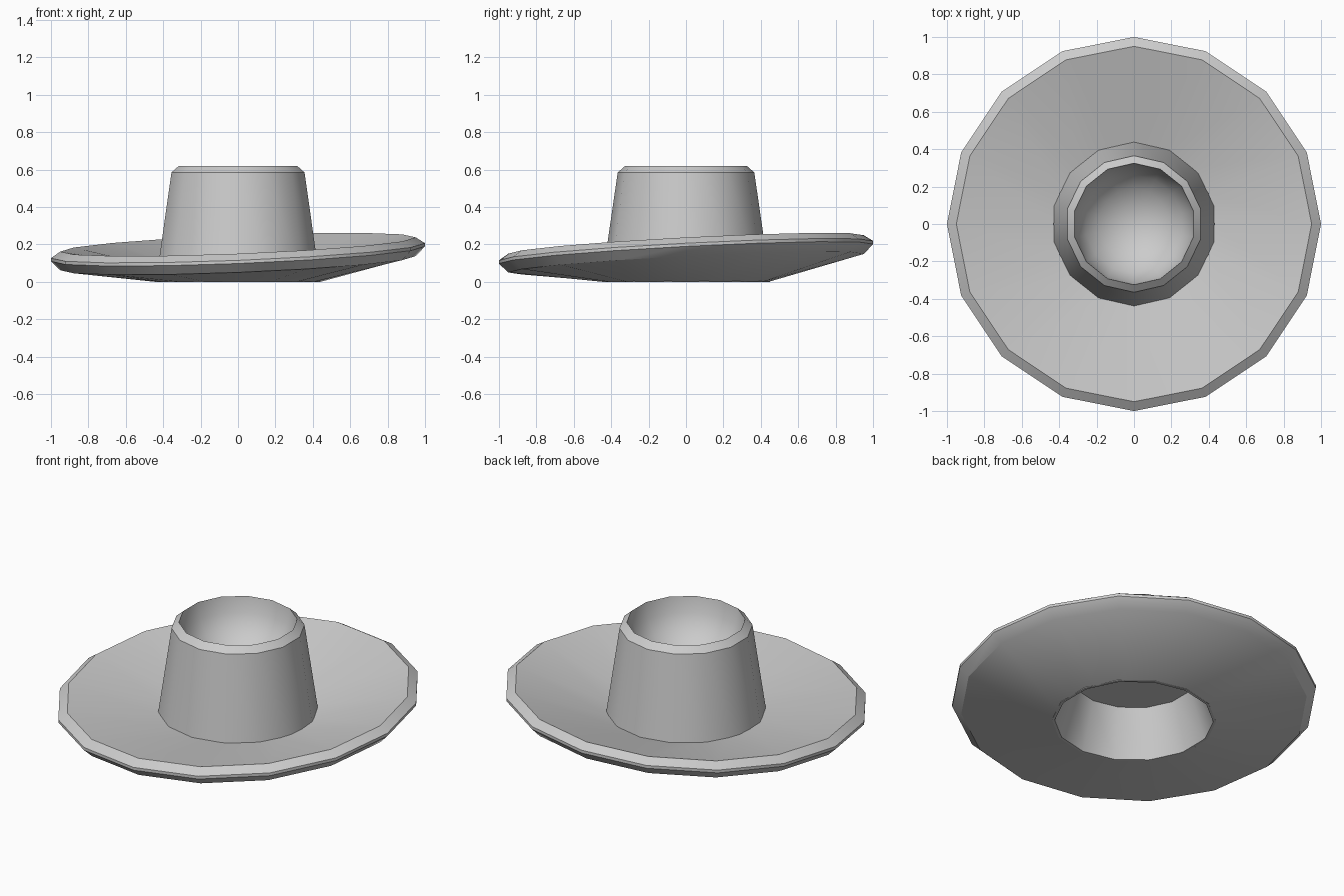
import bpy, bmesh
from math import sin, cos, pi, radians

if "Cube" in bpy.data.objects:
    bpy.data.objects.remove(bpy.data.objects["Cube"])

TILT_X, TILT_Y = 0.04, 0.052   # slope of the brim edge


def lathe(name, profile, sides, closed=False, tilt=lambda r: 0.0):
    """Spin (radius, z) points round the z axis; radius 0 becomes a pole."""
    bm = bmesh.new()
    rings = []
    for r, z in profile:
        if r == 0:
            rings.append([bm.verts.new((0, 0, z))] * sides)
            continue
        ring = []
        for i in range(sides):
            a = pi / 2 + 2 * pi * i / sides
            x, y = r * cos(a), r * sin(a)
            ring.append(bm.verts.new((x, y, z + tilt(r) * (TILT_X * x + TILT_Y * y))))
        rings.append(ring)
    pairs = list(zip(rings, rings[1:]))
    if closed:
        pairs.append((rings[-1], rings[0]))
    for lo, hi in pairs:
        for i in range(sides):
            j = (i + 1) % sides
            corners = list(dict.fromkeys((lo[i], lo[j], hi[j], hi[i])))
            bm.faces.new(corners)
    bmesh.ops.recalc_face_normals(bm, faces=bm.faces)
    mesh = bpy.data.meshes.new(name)
    bm.to_mesh(mesh)
    bm.free()
    obj = bpy.data.objects.new(name, mesh)
    bpy.context.collection.objects.link(obj)
    bpy.ops.object.select_all(action='DESELECT')
    obj.select_set(True)
    bpy.context.view_layer.objects.active = obj
    bpy.ops.object.shade_smooth_by_angle(angle=radians(32))
    return obj


# Wide dished brim with a tilted, bevelled rim
brim = [(0.44, 0.0), (0.95, 0.10), (1.0, 0.15), (1.0, 0.167),
        (0.95, 0.20), (0.43, 0.08)]
lathe("brim", brim, 16, closed=True,
      tilt=lambda r: max(0.0, min(1.0, (r - 0.44) / 0.51)))

# Tapered hollow crown: rounded bowl on top, flat-roofed recess underneath
bowl = [(0.325 * sin(a), 0.62 - 0.30 * cos(a))
        for a in (i * pi / 10 for i in range(6))]
outside = [(0.365, 0.585), (0.45, 0.0)]
recess = [(0.435, 0.0), (0.345, 0.28), (0, 0.28)]
lathe("crown", bowl + outside + recess, 14)
